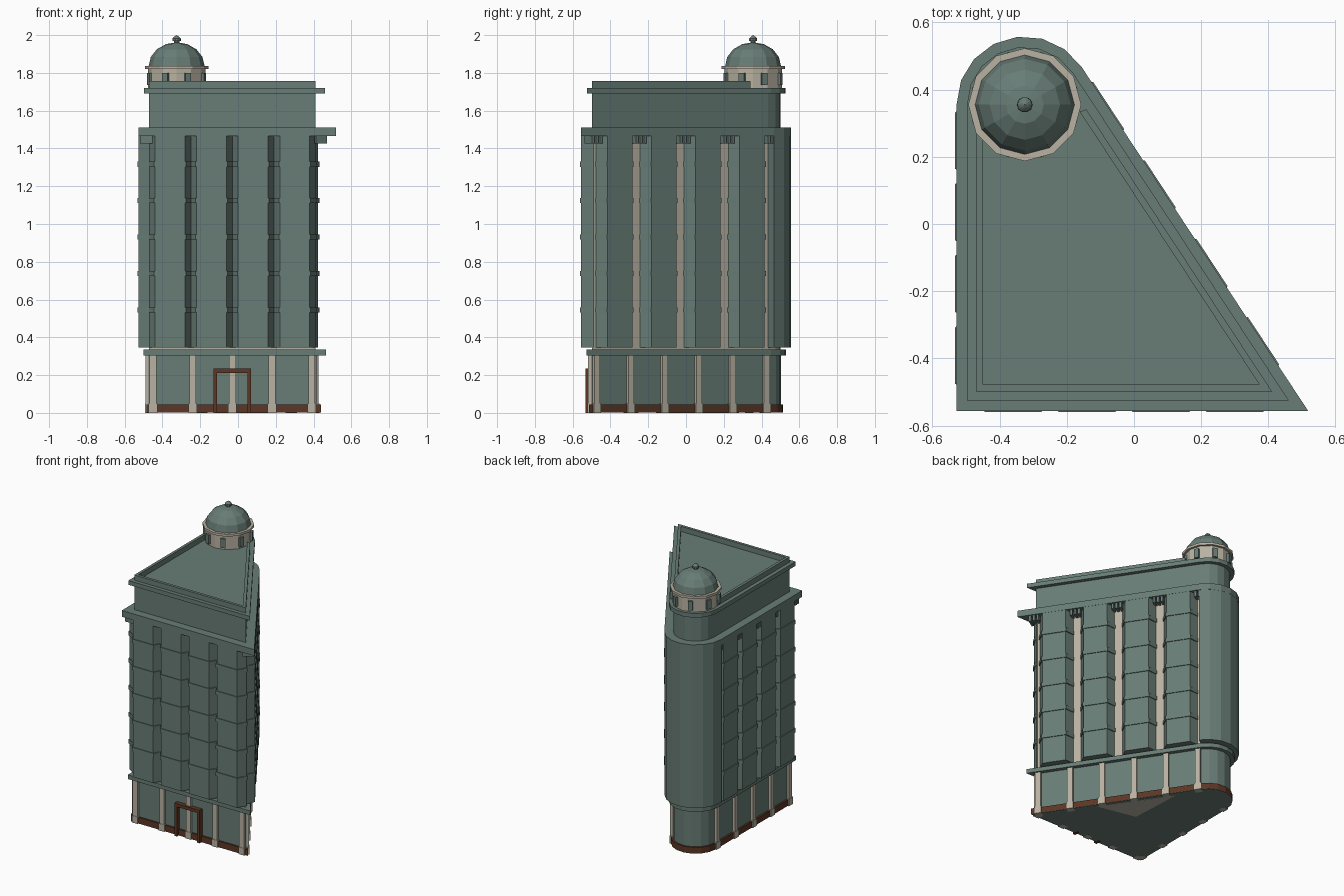
import bpy, bmesh, math
from mathutils import Vector

cube = bpy.data.objects.get("Cube")
if cube:
    bpy.data.objects.remove(cube, do_unlink=True)


def material(name, rgb):
    m = bpy.data.materials.new(name)
    m.use_nodes = True
    m.diffuse_color = (*rgb, 1)
    m.node_tree.nodes["Principled BSDF"].inputs["Base Color"].default_value = (*rgb, 1)
    return m


GREEN = material("grey green stone", (0.138, 0.202, 0.178))
BEIGE = material("beige stone", (0.485, 0.445, 0.362))
BROWN = material("brown stone", (0.107, 0.037, 0.018))

# Plan: two square-set walls, one slanted wall, and a rounded corner
CENTRE = Vector((-0.325, 0.355))
SLANT = math.atan2(0.55, 0.835)
NORMAL = Vector((math.cos(SLANT), math.sin(SLANT)))
FRONT_Y = -0.353
CORE = 0.145
ARC_STEPS = 7


def arc(r):
    angles = [SLANT + (math.pi - SLANT) * i / ARC_STEPS for i in range(ARC_STEPS + 1)]
    return [CENTRE + r * Vector((math.cos(a), math.sin(a))) for a in angles]


def corners(r):
    y = FRONT_Y - r
    x = (NORMAL.dot(CENTRE) + r - NORMAL.y * y) / NORMAL.x
    return Vector((CENTRE.x - r, y)), Vector((x, y))


def footprint(r):
    return arc(r) + list(corners(r))


def finish(name, bm, mat):
    bmesh.ops.recalc_face_normals(bm, faces=bm.faces)
    mesh = bpy.data.meshes.new(name)
    bm.to_mesh(mesh)
    bm.free()
    mesh.materials.append(mat)
    obj = bpy.data.objects.new(name, mesh)
    bpy.context.collection.objects.link(obj)
    return obj


def add_prism(bm, points, z0, z1):
    low = [bm.verts.new((p[0], p[1], z0)) for p in points]
    high = [bm.verts.new((p[0], p[1], z1)) for p in points]
    bm.faces.new(low)
    bm.faces.new(high)
    for i in range(len(points)):
        j = (i + 1) % len(points)
        bm.faces.new((low[i], low[j], high[j], high[i]))


def prisms(name, items, mat):
    bm = bmesh.new()
    for points, z0, z1 in items:
        add_prism(bm, points, z0, z1)
    return finish(name, bm, mat)


def lathe(name, profile, sides, mat):
    bm = bmesh.new()
    verts = [bm.verts.new((CENTRE.x + r, CENTRE.y, z)) for r, z in profile]
    edges = [bm.edges.new(pair) for pair in zip(verts, verts[1:])]
    bmesh.ops.spin(bm, geom=verts + edges, cent=(*CENTRE, 0), axis=(0, 0, 1),
                   angle=math.tau, steps=sides)
    bmesh.ops.remove_doubles(bm, verts=bm.verts, dist=0.0005)
    return finish(name, bm, mat)


# Stacked storeys and mouldings
for name, r, z0, z1, mat in (
        ("plinth", 0.16, 0.003, 0.045, BROWN),
        ("ground_storey", 0.148, 0.002, 0.31, GREEN),
        ("belt_moulding", 0.175, 0.305, 0.335, GREEN),
        ("shaft_core", CORE, 0.3, 1.47, BEIGE),
        ("main_cornice", 0.203, 1.465, 1.51, GREEN),
        ("attic", CORE, 1.5, 1.7, GREEN),
        ("upper_cornice", 0.172, 1.69, 1.72, GREEN)):
    prisms(name, [(footprint(r), z0, z1)], mat)
prisms("underside_panel", [([(-0.1, -0.1), (0.18, -0.16), (-0.12, 0.28)], 0, 0.004)], BEIGE)
prisms("underside_slab", [(footprint(0.16), 0.001, 0.004)], GREEN)
prisms("rounded_corner", [(arc(0.202) + arc(0.13)[::-1], 0.345, 1.467)], GREEN)

# Roof parapet, open behind the turret
outer_left, outer_right = corners(CORE)
inner_left, inner_right = corners(CORE - 0.02)
out_arc, in_arc = arc(CORE), arc(CORE - 0.02)
prisms("parapet", [
    ([out_arc[-1], outer_left, inner_left, in_arc[-1]], 1.71, 1.757),
    ([outer_left, outer_right, inner_right, inner_left], 1.71, 1.757),
    ([outer_right, outer_right.lerp(out_arc[0], 0.9),
      inner_right.lerp(in_arc[0], 0.9), inner_right], 1.71, 1.757)], GREEN)

# Walls: start, end, outward normal, ground bay count
WALLS = {
    "front": (outer_left, outer_right, Vector((0, -1)), 4),
    "slanted": (outer_right, out_arc[0], NORMAL, 5),
    "side": (out_arc[-1], outer_left, Vector((-1, 0)), 4),
}
BAYS = 4


def on_wall(wall, s, profile):
    start, end, normal, _ = wall
    along = (end - start).normalized()
    return [start + along * (s + u) + normal * d for u, d in profile]


def block(half, depth):
    return [(-half, -0.02), (half, -0.02), (half, depth), (-half, depth)]


def bay_profile(grow):
    return [(-0.113 - grow, -0.01), (-0.113 - grow, 0), (-0.079 - grow, 0.057 + grow),
            (0.079 + grow, 0.057 + grow), (0.113 + grow, 0), (0.113 + grow, -0.01)]


for label, wall in WALLS.items():
    length = (wall[1] - wall[0]).length
    # Angled bay windows with floor bands
    centres = [length * (i + 0.5) / BAYS for i in range(BAYS)]
    prisms(label + "_bays",
           [(on_wall(wall, s, bay_profile(0)), 0.345, 1.467) for s in centres], GREEN)
    prisms(label + "_floor_bands",
           [(on_wall(wall, s, bay_profile(0.005)), z - 0.014, z + 0.014)
            for s in centres for z in (0.545, 0.738, 0.931, 1.124, 1.317)], GREEN)
    # Ground storey pilasters
    count = wall[3]
    spots = [0.02 + (length - 0.04) * i / count for i in range(count + 1)]
    prisms(label + "_pilasters",
           [(on_wall(wall, s, block(0.018, 0.02)), 0, 0.308) for s in spots]
           + [(on_wall(wall, s, block(0.023, 0.023)), 0, 0.05) for s in spots], BEIGE)
    # Small brackets beneath the cornice
    if label != "front":
        prisms(label + "_brackets",
               [(on_wall(wall, length * i / BAYS + k * 0.026, block(0.008, 0.05)), 1.425, 1.467)
                for i in range(BAYS + 1) for k in (-1, 0, 1)], GREEN)

# Door surround
DOOR_X, DOOR_Y = -0.03, -0.532


def door_bar(x0, x1):
    return [(DOOR_X + x, y) for x, y in ((x0, DOOR_Y), (x1, DOOR_Y), (x1, -0.49), (x0, -0.49))]


prisms("door_surround", [
    (door_bar(-0.1, -0.08), 0, 0.23),
    (door_bar(0.08, 0.1), 0, 0.23),
    (door_bar(-0.1, 0.1), 0.212, 0.234)], BROWN)

# Turret
lathe("turret_drum", [(0, 1.715), (0.152, 1.715), (0.152, 1.825), (0, 1.825)], 12, BEIGE)
lathe("turret_ring", [(0, 1.82), (0.168, 1.82), (0.168, 1.837), (0, 1.837)], 12, BEIGE)
lathe("dome", [(0.148 * math.cos(a), 1.836 + 0.126 * math.sin(a))
               for a in (math.pi / 2 * i / 4 for i in range(5))], 12, GREEN)
lathe("finial", [(0, 1.95), (0.014, 1.95), (0.014, 1.968), (0.023, 1.97),
                 (0.022, 1.982), (0.012, 1.992), (0, 2.0)], 10, GREEN)
pillars = []
for i in range(8):
    a = math.tau * (i + 0.5) / 8
    out, side = Vector((math.cos(a), math.sin(a))), Vector((-math.sin(a), math.cos(a)))
    pillars.append(([CENTRE + out * d + side * u for d, u in
                     ((0.13, -0.016), (0.163, -0.016), (0.163, 0.016), (0.13, 0.016))], 1.735, 1.8))
prisms("turret_pillars", pillars, GREEN)
